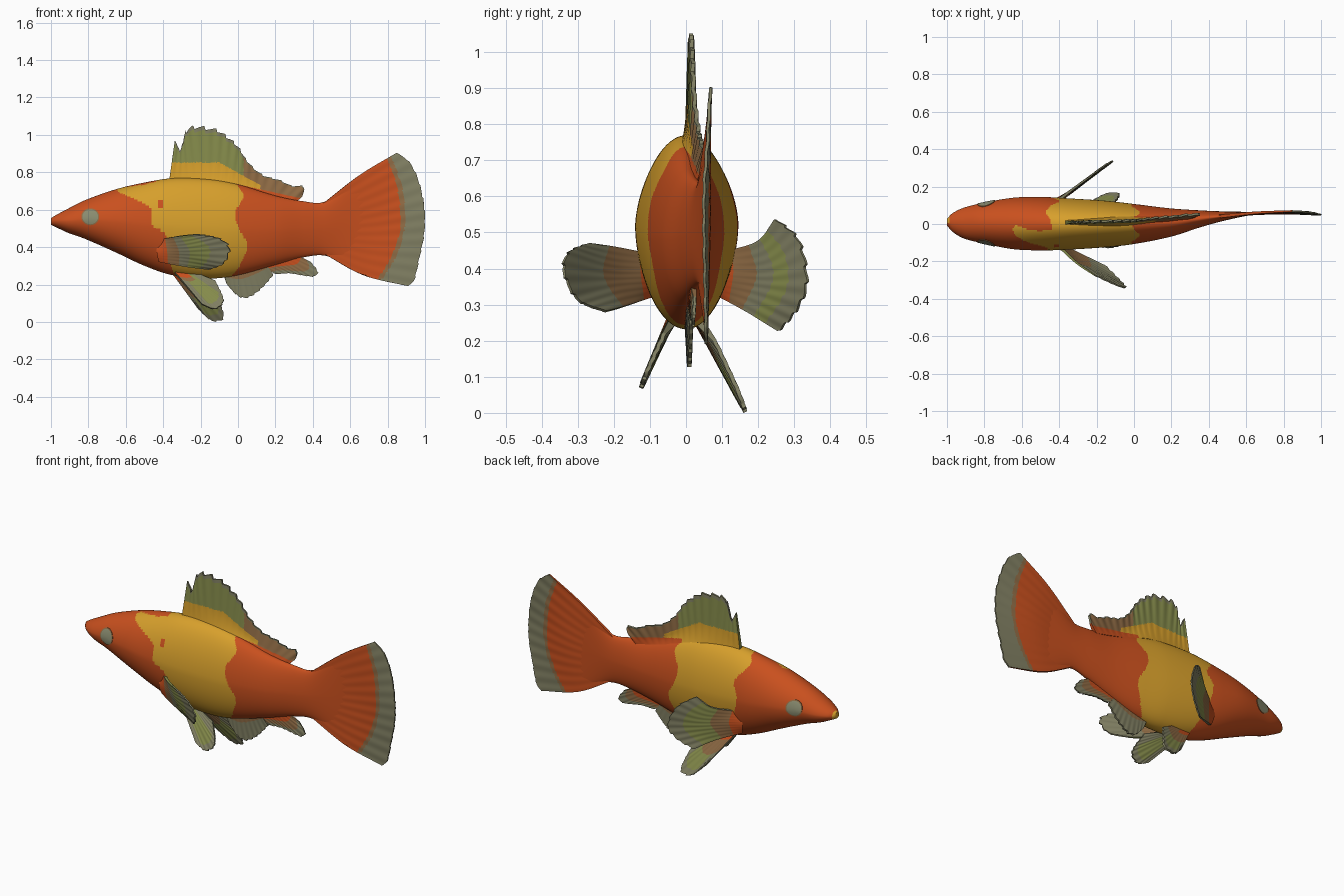
import bpy, bmesh, math
from mathutils import Vector

if "Cube" in bpy.data.objects:
    bpy.data.objects.remove(bpy.data.objects["Cube"])

# materials
COLOURS = [("orange", (0.585, 0.08, 0.013)), ("yellow", (0.68, 0.35, 0.025)),
           ("olive_green", (0.24, 0.265, 0.072)), ("fin_grey", (0.22, 0.215, 0.125)),
           ("tan", (0.28, 0.15, 0.06)), ("eye_grey", (0.25, 0.26, 0.16))]
MATS = []
for n, c in COLOURS:
    MATS.append(bpy.data.materials.new(n))
    MATS[-1].diffuse_color = (*c, 1)
ORANGE, YELLOW, OLIVE, GREY, TAN, EYE = range(6)

# helpers
def hermite(ts, vals, t):
    """Smooth curve through vals (Vectors or floats) at knots ts."""
    i, k = 0, len(ts)
    while i < k - 2 and t > ts[i + 1]:
        i += 1
    def slope(j):
        a, b = max(j - 1, 0), min(j + 1, k - 1)
        return (vals[b] - vals[a]) / (ts[b] - ts[a])
    h = ts[i + 1] - ts[i]
    s = (t - ts[i]) / h
    return (vals[i] * (2*s**3 - 3*s**2 + 1) + slope(i) * (h * (s**3 - 2*s**2 + s))
            + vals[i + 1] * (3*s**2 - 2*s**3) + slope(i + 1) * (h * (s**3 - s**2)))

def edge(pts, t):
    """Value of a wavy border given as (t, value) pairs."""
    return hermite(*zip(*pts), min(max(t, pts[0][0]), pts[-1][0]))

def loft(name, loops, rule):
    """Skin closed loops of points; rule(centre, loop number, point number) gives colour."""
    bm = bmesh.new()
    R = [[bm.verts.new(p) for p in loop] for loop in loops]
    n = len(R[0])
    for i, (a, b) in enumerate(zip(R, R[1:])):
        for k in range(n):
            f = bm.faces.new((a[k], a[(k+1) % n], b[(k+1) % n], b[k]))
            f.material_index = rule(f.calc_center_median(), i, k)
    for i in (0, len(R) - 1):
        f = bm.faces.new(R[i])
        f.material_index = rule(f.calc_center_median(), i, n // 4)
    bmesh.ops.recalc_face_normals(bm, faces=bm.faces[:])
    me = bpy.data.meshes.new(name)
    bm.to_mesh(me)
    bm.free()
    for m in MATS:
        me.materials.append(m)
    ob = bpy.data.objects.new(name, me)
    bpy.context.collection.objects.link(ob)
    bpy.ops.object.select_all(action='DESELECT')
    ob.select_set(True)
    bpy.context.view_layer.objects.active = ob
    bpy.ops.object.shade_smooth_by_angle(angle=math.radians(50))

def sample_row(row, n):
    """Resample a polyline smoothly by arc length."""
    pts, ts = [Vector(p) for p in row], [0.0]
    for a, b in zip(pts, pts[1:]):
        ts.append(ts[-1] + (b - a).length)
    return [hermite(ts, pts, ts[-1] * i / (n - 1)) for i in range(n)]

def fin(name, rows, rule, thick=0.009, ripple=0.0012, rays=9, jag=0.03, root=0.0, nu=72, nv=32):
    """Thin blade through rows, root to tip; rule(centre, u, v, first side) gives colour."""
    curves = [sample_row(r, nu) for r in rows]
    ts = [i / (len(rows) - 1) for i in range(len(rows))]
    P, loops = [], []
    for i in range(nu):
        notch = 1 - jag * (1 - (i / (nu - 1) * rays) % 1.0)
        P.append([hermite(ts, [c[i] for c in curves], j / (nv - 1) * notch) for j in range(nv)])
    for i in range(nu):
        front, back = [], []
        for j in range(nv):
            du = P[min(i + 2, nu - 1)][j] - P[max(i - 2, 0)][j]
            dv = P[i][min(j + 1, nv - 1)] - P[i][max(j - 1, 0)]
            n = du.cross(dv).normalized()
            u, v = i / (nu - 1), j / (nv - 1)
            mid = P[i][j] + n * (ripple * v * math.sin(u * rays * math.tau))
            t = thick * (1 - 0.55 * v) + root * max(0, 1 - v / .4) ** 2 * math.sin(math.pi * u)
            front.append(mid + n * t)
            back.append(mid - n * t)
        loops.append(front + back[::-1])
    loft(name, loops, lambda c, i, k: rule(
        c, i / (nu - 1), (k if k < nv else max(0, 2 * nv - 2 - k)) / (nv - 1), k < nv))

# body: stations of x, top z, bottom z, half width, centre y
ST = [(-1.0, .555, .52, .018, .01), (-.97, .573, .505, .05, .008), (-.91, .605, .477, .082, .005),
      (-.82, .65, .445, .105, .005), (-.65, .71, .37, .137, .003), (-.5, .745, .30, .143, .002),
      (-.35, .768, .25, .137, .0), (-.15, .762, .232, .124, .0), (0, .735, .25, .107, .0),
      (.2, .675, .305, .075, .008), (.35, .645, .345, .046, .027), (.46, .642, .355, .028, .04),
      (.6, .735, .305, .011, .054), (.72, .79, .26, .002, .061)]
def section(x):
    """Centre z, half height, half width, centre y of the body at x."""
    zt, zb, w, yc = [hermite([s[0] for s in ST], [s[k] for s in ST], x) for k in range(1, 5)]
    return (zt + zb) / 2, (zt - zb) / 2, w, yc
def body_loop(i, n=96):
    x = -1 + 1.72 * i / 279
    zc, h, w, yc = section(x)
    cs = [(math.cos(math.tau * k / n), math.sin(math.tau * k / n)) for k in range(n)]
    return [(x, yc + w * s * (1 - .1 * max(0, c)), zc + h * c) for c, s in cs]

# yellow saddle limits as (z, x)
NEAR_EDGE = [(.25, -.34), (.35, -.37), (.47, -.39), (.52, -.46), (.61, -.47), (.66, -.56),
             (.695, -.64), (.715, -.63), (.735, -.5), (.75, -.44)]
FAR_EDGE = [(.25, -.34), (.4, -.40), (.55, -.43), (.62, -.40), (.72, -.47), (.76, -.44)]
REAR_EDGE = [(.25, -.03), (.30, .01), (.41, .05), (.47, .02), (.58, -.015), (.67, .03), (.74, -.01)]
def body_colour(c, i, k):
    if c.x < -.985 and c.y > .005:
        return YELLOW
    if c.y < 0 and -.425 < c.x < -.4 and .61 < c.z < .655:
        return ORANGE
    lo = edge(NEAR_EDGE if c.y < 0 else FAR_EDGE, c.z)
    return YELLOW if lo < c.x < edge(REAR_EDGE, c.z) else ORANGE
loft("body", [body_loop(i) for i in range(280)], body_colour)

# eyes: thin discs laid on the body surface
def eye_point(r, off, a, side):
    x, z = -.79 + r * math.cos(a), .562 + r * .95 * math.sin(a)
    zc, h, w, yc = section(x)
    q = (z - zc) / h
    return x, yc + side * (w * math.sqrt(1 - q * q) * (1 - .1 * max(0, q)) + off), z
for name, side in (("eye_near", -1), ("eye_far", 1)):
    steps = [(.006, .004), (.02, .004), (.032, .004), (.042, .004), (.048, .004), (.046, -.004)]
    loft(name, [[eye_point(r, o, math.tau * k / 32, side) for k in range(32)] for r, o in steps],
         lambda c, i, k: TAN if i > 2 else EYE)

# tail fin
def tail_colour(c, u, v, s):
    d = c.z - .56
    e = .87 - (.75 if d > 0 else 1.15) * d * d
    return ORANGE if c.x < e else TAN if c.x < e + .025 else GREY
fin("tail_fin",
    [[(.45, .04, .37), (.46, .04, .5), (.45, .04, .63)],
     [(.67, .055, .25), (.73, .062, .54), (.65, .06, .785)],
     [(.915, .055, .19), (.945, .055, .225), (.97, .053, .33), (.999, .05, .48),
      (.998, .05, .62), (.965, .06, .765), (.915, .065, .86), (.85, .07, .905)]],
    tail_colour, rays=11, jag=.01, nu=100, nv=64)

# dorsal fin
def dorsal_colour(c, u, v, s):
    if c.x > 0 and c.z < .735 - .22 * c.x:
        return ORANGE
    if c.z < .852 - max(0, c.x + .1) * .55 and c.x < .12:
        return YELLOW
    return TAN if c.x > .03 and v < .95 else GREY if v > .93 else OLIVE
fin("dorsal_fin",
    [[(-.37, .008, .74), (-.1, .012, .74), (.1, .02, .68), (.3, .035, .63)],
     [(-.335, .01, .99), (-.31, .01, .925), (-.265, .012, 1.045), (-.13, .016, 1.04),
      (-.06, .018, 1.0), (0, .02, .945), (.05, .025, .865), (.13, .035, .79),
      (.225, .042, .76), (.29, .05, .73), (.355, .053, .725), (.345, .05, .675)]],
    dorsal_colour, thick=.012, rays=17, jag=.08, ripple=.002, root=.015, nu=140, nv=44)

# paired pectoral fins
def pectoral_near_colour(c, u, v, outer):
    return (ORANGE if v < .16 else TAN if v < (.35 if outer else .58) else
            OLIVE if outer and .5 < v < .75 else GREY)
def pectoral_far_colour(c, u, v, inner):
    return (ORANGE if v < .16 else TAN if v < .36 else GREY if inner and v < .55 else
            OLIVE if v < .76 else GREY)
fin("pectoral_fin_near",
    [[(-.42, -.10, .44), (-.42, -.10, .32)],
     [(-.31, -.205, .46), (-.26, -.215, .38), (-.27, -.17, .295)],
     [(-.21, -.275, .47), (-.09, -.33, .445), (-.04, -.343, .395), (-.07, -.305, .315),
      (-.15, -.225, .28)]], pectoral_near_colour, thick=.008, root=.018)
fin("pectoral_fin_far",
    [[(-.44, .10, .445), (-.44, .10, .32)],
     [(-.31, .20, .475), (-.26, .23, .38), (-.32, .18, .275)],
     [(-.24, .25, .54), (-.155, .315, .48), (-.11, .338, .36), (-.15, .31, .285),
      (-.23, .26, .225)]], pectoral_far_colour, thick=.008, root=.018)

# paired pelvic fins
def pelvic_colour(c, u, v, s):
    if v < .25 and u < .5:
        return ORANGE if v < .16 else TAN
    return TAN if c.y > 0 and v < .5 else OLIVE if .2 < u < .65 and v < .85 else GREY
fin("pelvic_fin_near",
    [[(-.34, -.04, .265), (-.22, -.035, .255)],
     [(-.19, -.12, .09), (-.12, -.125, .067), (-.075, -.11, .11), (-.12, -.06, .22)]],
    pelvic_colour, thick=.012)
fin("pelvic_fin_far",
    [[(-.35, .03, .26), (-.22, .04, .25)],
     [(-.21, .13, .065), (-.14, .163, .006), (-.08, .163, .012), (-.08, .145, .06),
      (-.13, .08, .2)]], pelvic_colour, thick=.012)

# anal fins
fin("anal_fin",
    [[(-.08, .005, .26), (.15, .01, .31)],
     [(-.06, .005, .2), (0, .008, .135), (.05, .01, .125), (.12, .012, .17), (.19, .015, .25)]],
    lambda c, u, v, s: ORANGE if v < .15 else TAN if v < .3 else GREY, thick=.011, jag=.06)
fin("rear_anal_fin",
    [[(.12, .01, .30), (.31, .02, .36)],
     [(.2, .015, .255), (.28, .018, .258), (.41, .02, .24), (.43, .022, .265), (.39, .025, .32)]],
    lambda c, u, v, s: ORANGE if v < .35 else TAN if v < .7 else GREY, jag=.06)

for m in bpy.data.materials:
    if m.users and not m.is_grease_pencil:
        m.use_nodes = True
        m.node_tree.nodes["Principled BSDF"].inputs["Base Color"].default_value = m.diffuse_color
